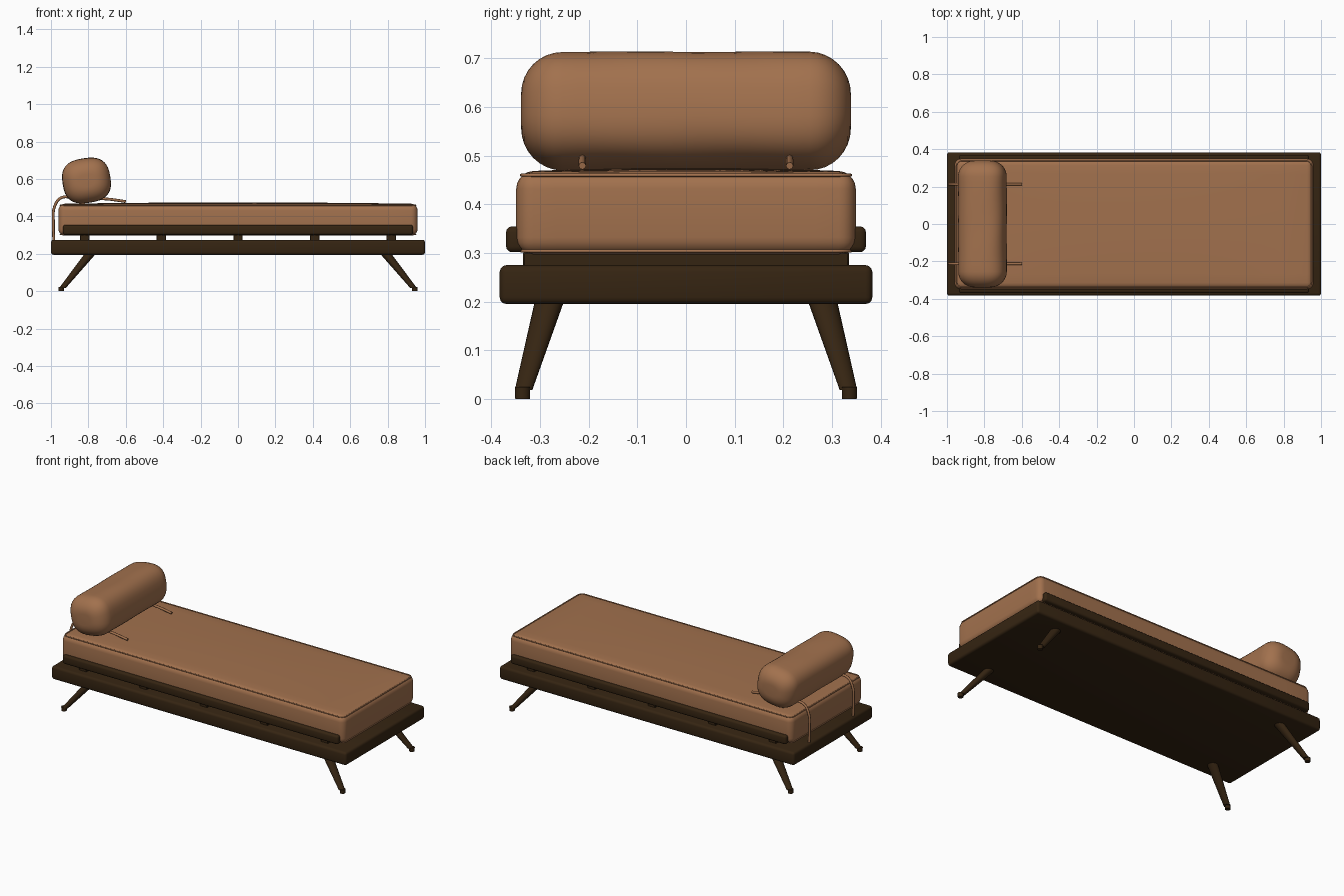
import bpy, bmesh, math
from mathutils import Vector

old = bpy.data.objects.get("Cube")
if old:
    bpy.data.objects.remove(old, do_unlink=True)


def material(name, rgb):
    m = bpy.data.materials.new(name)
    m.use_nodes = True
    m.diffuse_color = (*rgb, 1)
    bsdf = m.node_tree.nodes["Principled BSDF"]
    bsdf.inputs["Base Color"].default_value = (*rgb, 1)
    bsdf.inputs["Roughness"].default_value = 0.6
    return m


leather = material("tan leather", (0.36, 0.165, 0.075))
wood = material("dark walnut", (0.036, 0.018, 0.006))


def finish(bm, name, mat, angle=40):
    bmesh.ops.recalc_face_normals(bm, faces=bm.faces[:])
    mesh = bpy.data.meshes.new(name)
    bm.to_mesh(mesh)
    bm.free()
    mesh.materials.append(mat)
    ob = bpy.data.objects.new(name, mesh)
    bpy.context.collection.objects.link(ob)
    bpy.ops.object.select_all(action='DESELECT')
    ob.select_set(True)
    bpy.context.view_layer.objects.active = ob
    bpy.ops.object.shade_smooth_by_angle(angle=math.radians(angle))
    return ob


def box(name, mat, centre, size, bevel, segments=3):
    bm = bmesh.new()
    bmesh.ops.create_cube(bm, size=1)
    for v in bm.verts:
        v.co = Vector(a * s + c for a, s, c in zip(v.co, size, centre))
    bmesh.ops.bevel(bm, geom=bm.edges[:], offset=bevel, segments=segments,
                    profile=0.5, affect='EDGES')
    return finish(bm, name, mat)


def loft(name, mat, rings, angle=40):
    """Skin a list of equal-length rings and cap both ends."""
    bm = bmesh.new()
    loops = [[bm.verts.new(p) for p in ring] for ring in rings]
    n = len(loops[0])
    for a, b in zip(loops, loops[1:]):
        for i in range(n):
            j = (i + 1) % n
            bm.faces.new((a[i], a[j], b[j], b[i]))
    bm.faces.new(loops[0])
    bm.faces.new(loops[-1])
    return finish(bm, name, mat, angle)


def tube(name, mat, points, radius, cyclic=False, smooth=True):
    cu = bpy.data.curves.new(name, 'CURVE')
    cu.dimensions = '3D'
    cu.bevel_depth = radius
    cu.bevel_resolution = 2
    cu.use_fill_caps = True
    cu.resolution_u = 5
    sp = cu.splines.new('BEZIER' if smooth else 'POLY')
    pts = sp.bezier_points if smooth else sp.points
    pts.add(len(points) - 1)
    for p, co in zip(pts, points):
        if smooth:
            p.co = co
            p.handle_left_type = p.handle_right_type = 'AUTO'
        else:
            p.co = (*co, 1)
    sp.use_cyclic_u = cyclic
    cu.materials.append(mat)
    ob = bpy.data.objects.new(name, cu)
    bpy.context.collection.objects.link(ob)
    return ob


def circle(centre, r, n=20):
    return [(centre[0] + r * math.cos(t), centre[1] + r * math.sin(t), centre[2])
            for t in (math.tau * i / n for i in range(n))]


# Wooden platform, cross slats and side rails
box("platform", wood, (0, 0, 0.235), (2, 0.766, 0.08), 0.014)
for i in range(-2, 3):
    box(f"slat_{i + 3}", wood, (i * 0.41, 0, 0.287), (0.05, 0.67, 0.03), 0.003, 1)
for side, s in (("front", -1), ("back", 1)):
    box(f"{side}_rail", wood, (0, s * 0.345, 0.328), (1.87, 0.05, 0.053), 0.012)

# Splayed tapered legs with foot tips
for sx, lr in ((-1, "right"), (1, "left")):
    for sy, fb in ((-1, "front"), (1, "back")):
        top, foot = Vector((sx * 0.79, sy * 0.281, 0.2)), Vector((sx * 0.938, sy * 0.334, 0.018))
        rings = [circle(foot.lerp(top, t), 0.018 + 0.012 * t) for t in (0, 0.5, 1)]
        loft(f"{fb}_{lr}_leg", wood, rings)
        tip = (sx * 0.945, sy * 0.336)
        loft(f"{fb}_{lr}_foot_tip", wood,
             [circle((*tip, 0), 0.015), circle((*tip, 0.024), 0.016)])

# Mattress: rounded slab with a slightly crowned top
bm = bmesh.new()
bmesh.ops.create_cube(bm, size=1)
for v in bm.verts:
    v.co = Vector((v.co.x * 1.92, v.co.y * 0.698, 0.382 + v.co.z * 0.17))
bmesh.ops.bevel(bm, geom=bm.edges[:], offset=0.035, segments=5, profile=0.5, affect='EDGES')
long_edges = [e for e in bm.edges if e.calc_length() > 0.5]
bmesh.ops.subdivide_edges(bm, edges=long_edges, cuts=12, use_grid_fill=True)
for v in bm.verts:
    if v.co.z > 0.46:
        v.co.z += 0.008 * max(0, 1 - v.co.x ** 2) * max(0, 1 - (v.co.y / 0.35) ** 2)
finish(bm, "mattress", leather)


# Piping around the upper and lower mattress edges
def rounded_rect(hx, hy, r, z):
    pts = []
    for k, (sx, sy) in enumerate(((1, 1), (-1, 1), (-1, -1), (1, -1))):
        for i in range(6):
            t = math.pi / 2 * (k + i / 5)
            pts.append((sx * (hx - r) + r * math.cos(t), sy * (hy - r) + r * math.sin(t), z))
    return pts


for name, z in (("upper", 0.460), ("lower", 0.304)):
    tube(f"{name}_piping", leather, rounded_rect(0.95, 0.338, 0.03, z), 0.0035, True, False)


# Bolster: soft rounded-square section swept along y with rounded ends
def power(v, e):
    return math.copysign(abs(v) ** e, v)


def section(y, inset):
    ring, tilt = [], math.radians(9)
    for i in range(40):
        t = math.tau * i / 40
        x = (0.128 - inset) * power(math.cos(t), 0.74)
        z = (0.119 - inset) * power(math.sin(t), 0.74)
        puff = 1 + 0.006 * math.sin(y * 21 + 3 * t)
        ring.append((-0.81 + puff * (x * math.cos(tilt) - z * math.sin(tilt)), y,
                     0.592 + puff * (x * math.sin(tilt) + z * math.cos(tilt))))
    return ring


r, half = 0.085, 0.339
arc = [math.pi / 2 * i / 8 for i in range(9)]
near = [(-half + r * (1 - math.sin(t)), r * (1 - math.cos(t))) for t in reversed(arc)]
near = [(-half + r * (1 - math.cos(t)), r * (1 - math.sin(t))) for t in arc]
middle = [(-0.254 + 0.508 * i / 16, 0) for i in range(1, 16)]
far = [(-y, inset) for y, inset in reversed(near)]
loft("bolster", leather, [section(y, d) for y, d in near + middle + far], 60)

# Leather straps hanging over the head end and running under the bolster
for s, name in ((-1, "front_strap"), (1, "back_strap")):
    path = [(-0.985, 0.27), (-0.987, 0.36), (-0.98, 0.455), (-0.945, 0.5),
            (-0.88, 0.5), (-0.7, 0.493), (-0.65, 0.487), (-0.6, 0.479)]
    tube(name, leather, [(x, s * 0.213, z) for x, z in path], 0.0075)
